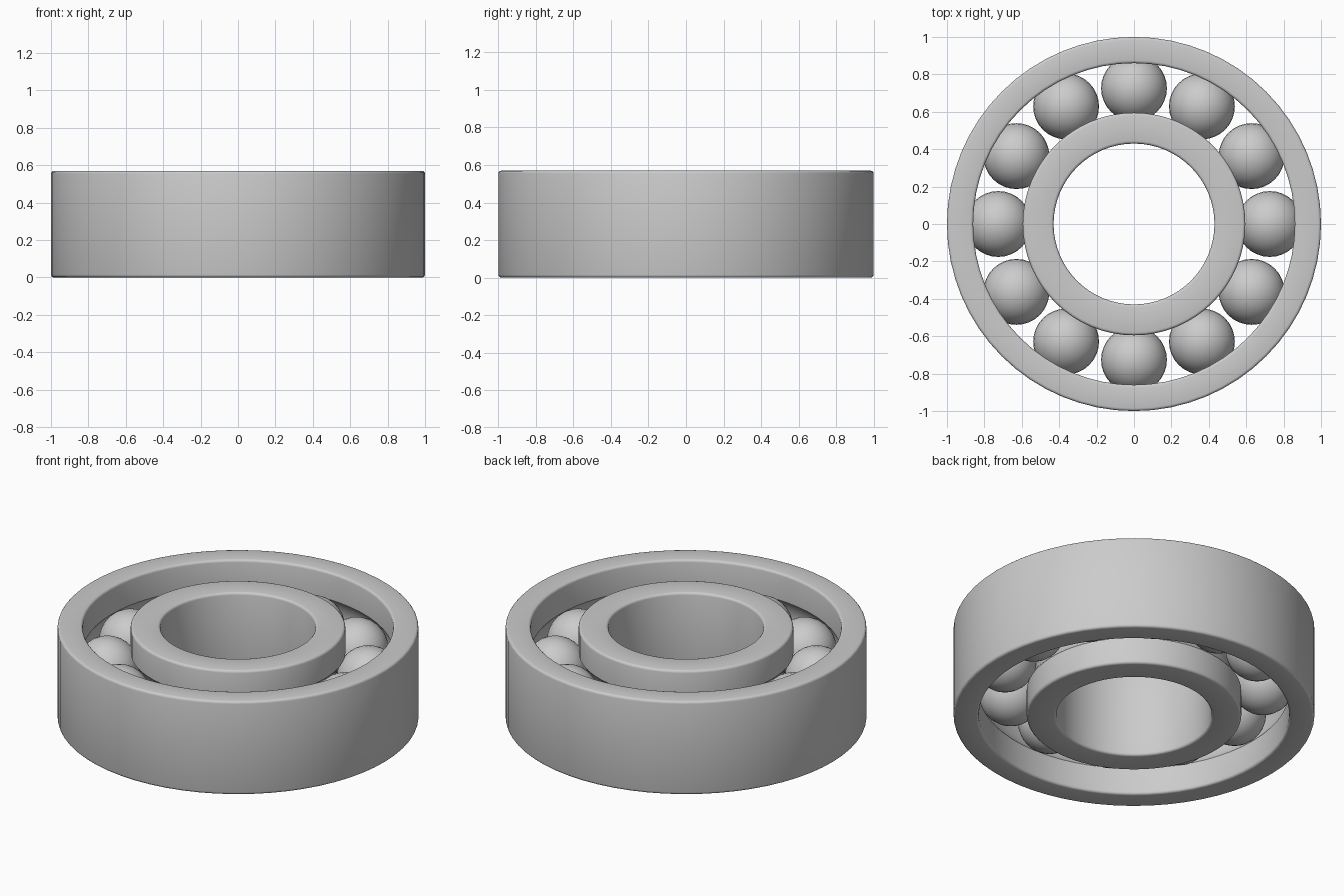
import bpy, bmesh, math

if "Cube" in bpy.data.objects:
    bpy.data.objects.remove(bpy.data.objects["Cube"])

HEIGHT, MID = 0.57, 0.285
PITCH, BALL_R, GROOVE_R = 0.726, 0.176, 0.18
SIDES, BEVEL = 64, 0.015

steel = bpy.data.materials.new("steel_grey")
steel.diffuse_color = (0.6, 0.6, 0.6, 1)
steel.use_nodes = True
steel.node_tree.nodes["Principled BSDF"].inputs["Base Color"].default_value = steel.diffuse_color


def finish(name, bm, angle):
    bmesh.ops.recalc_face_normals(bm, faces=bm.faces)
    me = bpy.data.meshes.new(name)
    bm.to_mesh(me)
    bm.free()
    me.materials.append(steel)
    ob = bpy.data.objects.new(name, me)
    bpy.context.collection.objects.link(ob)
    bpy.ops.object.select_all(action='DESELECT')
    ob.select_set(True)
    bpy.context.view_layer.objects.active = ob
    bpy.ops.object.shade_smooth_by_angle(angle=math.radians(angle))
    return ob


def race_ring(name, r_plain, r_race):
    """Lathed ring: rounded corners, plain wall, ball groove in the race wall."""
    sign = 1 if r_plain > r_race else -1
    pts = []
    # rounded corners, starting at bottom of the plain wall
    corners = [(r_race, 0, sign, 1, 270), (r_plain, 0, -sign, 1, 0),
               (r_plain, HEIGHT, -sign, -1, 0), (r_race, HEIGHT, sign, -1, 0)]
    for i, (r, z, sr, sz, _) in enumerate(corners):
        arc = []
        for k in range(4):
            a = math.pi / 2 * k / 3
            arc.append((r + sr * BEVEL * (1 - math.cos(a)), z + sz * BEVEL * (1 - math.sin(a))))
        pts += arc if i % 2 == 0 else arc[::-1]
    # groove from top to bottom
    half = math.acos(abs(r_race - PITCH) / GROOVE_R)
    for k in range(13):
        a = half * (1 - 2 * k / 12)
        pts.append((PITCH + sign * GROOVE_R * math.cos(a), MID + GROOVE_R * math.sin(a)))
    bm = bmesh.new()
    rings = []
    for s in range(SIDES):
        t = 2 * math.pi * s / SIDES
        rings.append([bm.verts.new((r * math.cos(t), r * math.sin(t), z)) for r, z in pts])
    n = len(pts)
    for s in range(SIDES):
        a, b = rings[s], rings[(s + 1) % SIDES]
        for i in range(n):
            j = (i + 1) % n
            bm.faces.new((a[i], b[i], b[j], a[j]))
    return finish(name, bm, 35)


# Outer and inner rings
race_ring("outer_ring", 1.0, 0.86)
race_ring("inner_ring", 0.43, 0.595)

# Balls
for i in range(12):
    t = math.radians(30 * i)
    bm = bmesh.new()
    bmesh.ops.create_uvsphere(bm, u_segments=32, v_segments=16, radius=BALL_R)
    ob = finish(f"ball_{i + 1}", bm, 60)
    ob.location = (PITCH * math.cos(t), PITCH * math.sin(t), MID)
